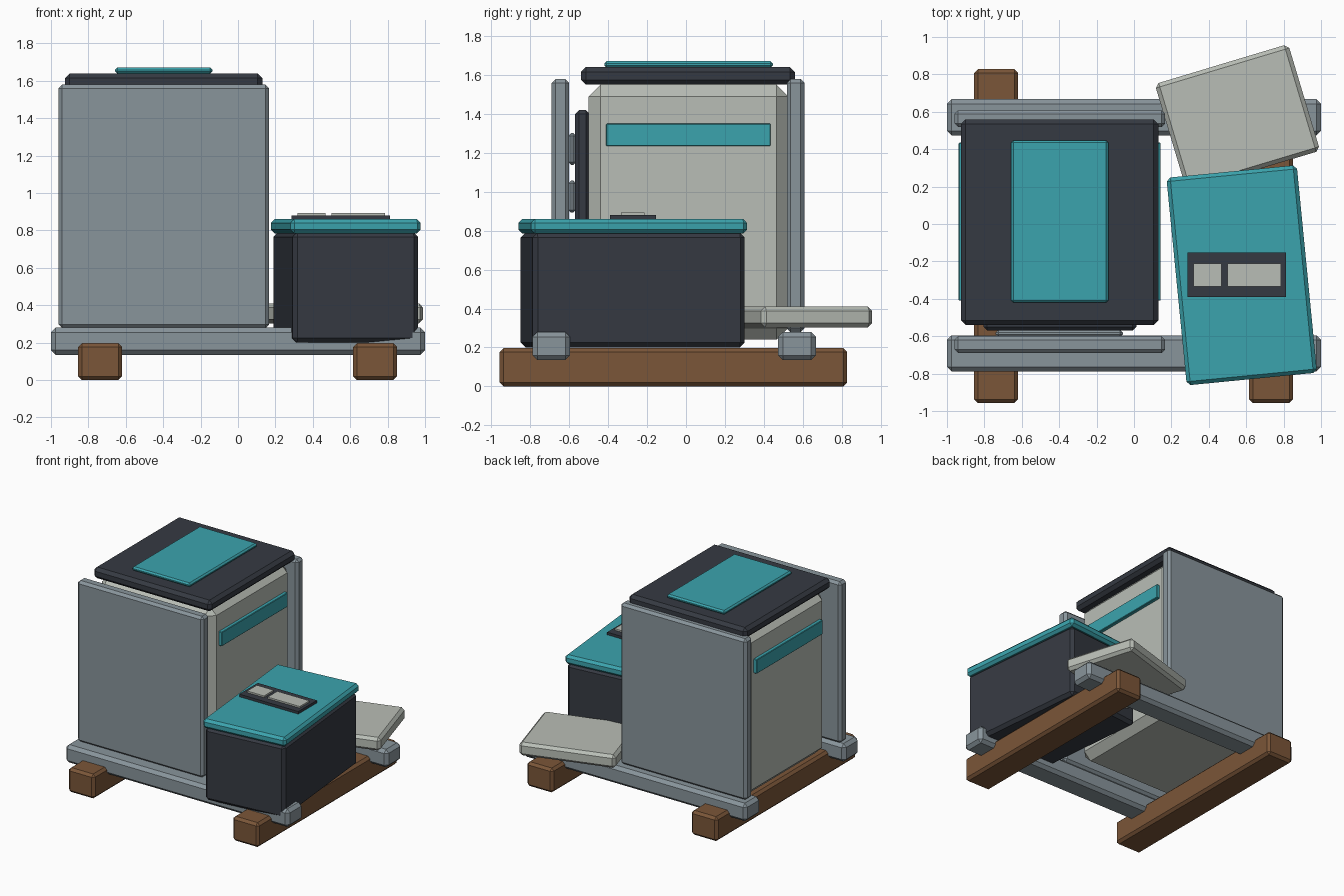
import bpy
import math

cube = bpy.data.objects.get("Cube")
if cube:
    bpy.data.objects.remove(cube, do_unlink=True)


def make_material(name, rgb):
    mat = bpy.data.materials.new(name)
    mat.use_nodes = True
    mat.diffuse_color = (*rgb, 1)
    bsdf = next(n for n in mat.node_tree.nodes if n.type == 'BSDF_PRINCIPLED')
    bsdf.inputs["Base Color"].default_value = (*rgb, 1)
    return mat


GREY = make_material("steel grey", (0.25, 0.30, 0.33))
TEAL = make_material("teal", (0.044, 0.37, 0.42))
DARK = make_material("charcoal", (0.036, 0.042, 0.055))
LIGHT = make_material("pale grey", (0.485, 0.515, 0.468))
BROWN = make_material("wood brown", (0.198, 0.093, 0.040))


def box(name, mat, x, y, z, bevel=0.02, turn=0):
    """Chamfered box from (min, max) ranges, turned about its own vertical axis."""
    ranges = (x, y, z)
    bpy.ops.mesh.primitive_cube_add(
        size=1, location=[(a + b) / 2 for a, b in ranges])
    obj = bpy.context.object
    obj.name = obj.data.name = name
    size = [b - a for a, b in ranges]
    for v in obj.data.vertices:
        for i in range(3):
            v.co[i] *= size[i]
    obj.rotation_euler.z = math.radians(turn)
    obj.data.materials.append(mat)
    if bevel:
        mod = obj.modifiers.new("chamfer", 'BEVEL')
        mod.width = bevel
        mod.segments = 1
    return obj


def around(centre, size):
    return (centre - size / 2, centre + size / 2)


# Pallet: wooden skids and metal cross rails
for side, x in (("right", -0.737), ("left", 0.733)):
    box(side + "_skid", BROWN, around(x, 0.235), (-0.957, 0.828), (0, 0.197))
for end, y in (("front", -0.692), ("back", 0.57)):
    box(end + "_rail", GREY, (-1, 1), around(y, 0.194), (0.135, 0.28), 0.025)

# Cabinet body between two upright panels
for end, y in (("front", -0.645), ("back", 0.563)):
    box(end + "_panel", GREY, (-0.96, 0.167), around(y, 0.09), (0.278, 1.58))
box("cabinet_body", LIGHT, (-0.91, 0.115), (-0.5, 0.525), (0.24, 1.55), 0.06)
for side, x in (("right", -0.92), ("left", 0.125)):
    box(side + "_stripe", TEAL, around(x, 0.035), (-0.41, 0.435), (1.235, 1.35), 0.004)

# Cabinet lid with inset cover
box("cabinet_lid", DARK, (-0.925, 0.13), (-0.54, 0.56), (1.55, 1.64), 0.025)
box("lid_cover", TEAL, (-0.657, -0.137), (-0.42, 0.447), (1.638, 1.671), 0.012)

# Louvred plate tucked behind the front panel
box("louvre_plate", DARK, (-0.805, 0.013), (-0.57, -0.495), (0.38, 1.42))
for i in range(4):
    box(f"louvre_{i + 1}", GREY, (-0.74, -0.06), (-0.605, -0.565),
        around(1.22 - 0.245 * i, 0.165), 0.015)

# Turned crate with teal lid and label
CRATE = (0.576, -0.274)
box("crate", DARK, around(CRATE[0], 0.675), around(CRATE[1], 1.095),
    (0.2, 0.79), 0.025, 5.6)
box("crate_lid", TEAL, around(CRATE[0], 0.70), around(CRATE[1], 1.115),
    (0.785, 0.86), 0.02, 5.6)
box("label_plate", DARK, (0.285, 0.812), (-0.39, -0.153), (0.855, 0.881), 0)
for name, x in (("small_label", (0.317, 0.467)), ("wide_label", (0.5, 0.787))):
    box(name, LIGHT, x, (-0.335, -0.212), (0.878, 0.894), 0)

# Loose slab resting behind the crate
box("loose_slab", LIGHT, around(0.553, 0.745), around(0.57, 0.595),
    (0.303, 0.41), 0.022, 16.7)
